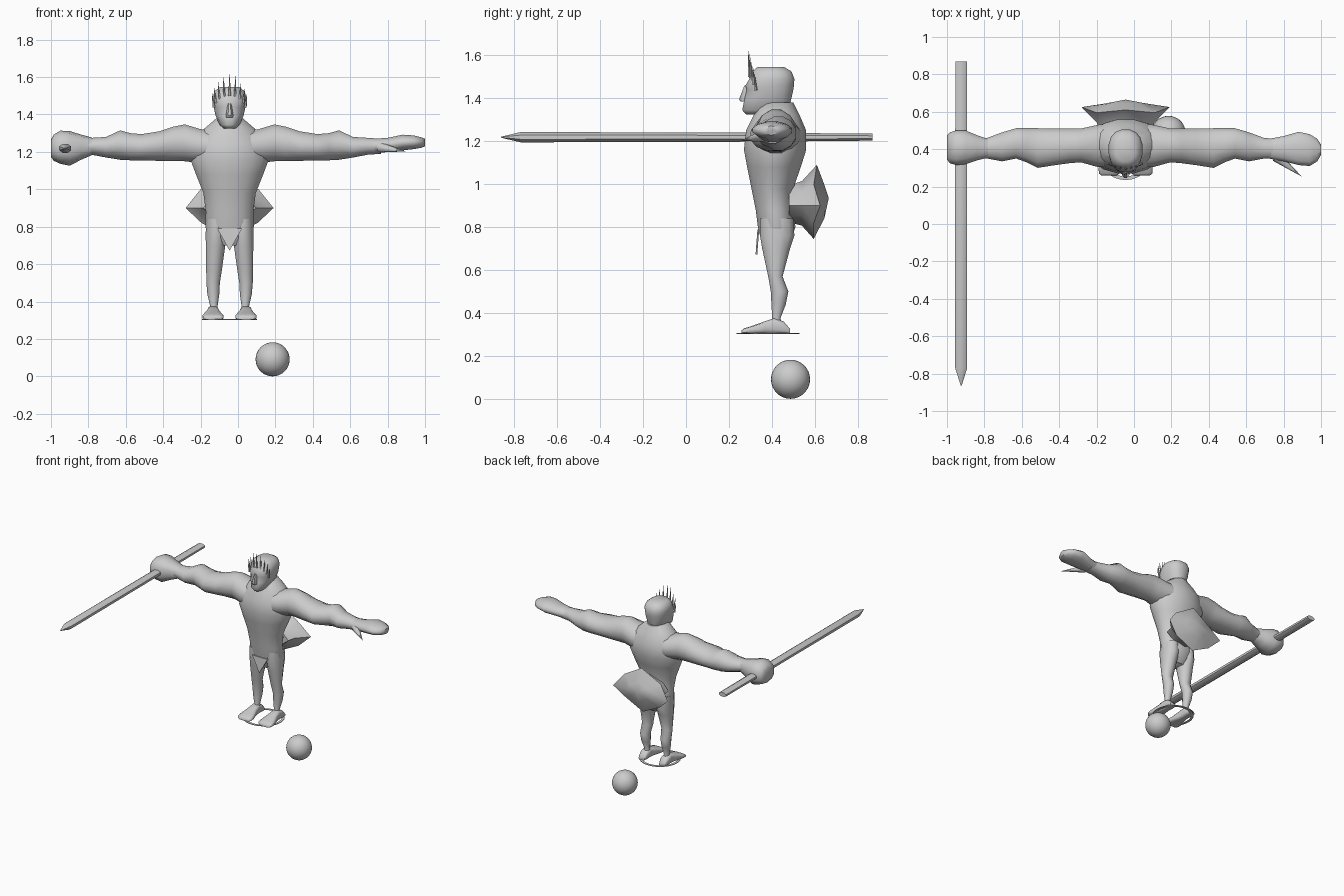
import bpy, bmesh, math
from mathutils import Vector

if "Cube" in bpy.data.objects:
    bpy.data.objects.remove(bpy.data.objects["Cube"])

CX = -0.045  # centre plane of the figure
grey = bpy.data.materials.new("plain grey")
grey.diffuse_color = (0.6, 0.6, 0.6, 1)
grey.use_nodes = True
grey.node_tree.nodes["Principled BSDF"].inputs["Base Color"].default_value = grey.diffuse_color


def finish(name, bm):
    bmesh.ops.recalc_face_normals(bm, faces=bm.faces)
    mesh = bpy.data.meshes.new(name)
    bm.to_mesh(mesh)
    bm.free()
    mesh.materials.append(grey)
    ob = bpy.data.objects.new(name, mesh)
    bpy.context.collection.objects.link(ob)
    return ob


def skin(bm, loops):
    for a, b in zip(loops, loops[1:]):
        n = len(a)
        for i in range(n):
            bm.faces.new((a[i], a[(i + 1) % n], b[(i + 1) % n], b[i]))


def loft(name, axis, rings, n=12, power=1.0):
    """Rings are (position on axis, low and high of each of the other axes)."""
    bm = bmesh.new()
    loops = []
    for t, a0, a1, b0, b1 in rings:
        loop = []
        for i in range(n):
            ang = 2 * math.pi * (i + 0.5) / n
            c, s = math.cos(ang), math.sin(ang)
            c = math.copysign(abs(c) ** power, c) / math.cos(math.pi / n) ** power
            s = math.copysign(abs(s) ** power, s) / math.cos(math.pi / n) ** power
            co = [(a0 + a1) / 2 + c * (a1 - a0) / 2, (b0 + b1) / 2 + s * (b1 - b0) / 2]
            co.insert(axis, t)
            loop.append(bm.verts.new(co))
        loops.append(loop)
    skin(bm, loops)
    bm.faces.new(loops[0])
    bm.faces.new(loops[-1])
    return finish(name, bm)


def spike(name, base, tip, radius, n=6):
    base, tip = Vector(base), Vector(tip)
    bm = bmesh.new()
    bmesh.ops.create_cone(bm, cap_ends=True, segments=n, radius1=radius,
                          radius2=0.0005, depth=(tip - base).length)
    ob = finish(name, bm)
    ob.location = (base + tip) / 2
    ob.rotation_euler = (tip - base).to_track_quat('Z', 'Y').to_euler()
    return ob


# Torso: z, half width, front, back
torso = [(.70, .07, .37, .46), (.74, .11, .35, .49), (.80, .13, .335, .51),
         (.88, .127, .325, .50), (.98, .14, .305, .50), (1.08, .18, .285, .535),
         (1.16, .21, .27, .56), (1.25, .20, .28, .56), (1.32, .14, .315, .53),
         (1.38, .07, .34, .50)]
loft("torso", 2, [(z, CX - h, CX + h, f, b) for z, h, f, b in torso], 16)

# Head, nose and brow
head = [(1.325, .035, .28, .46), (1.345, .055, .262, .48), (1.395, .075, .272, .49),
        (1.44, .085, .283, .50), (1.46, .087, .277, .503), (1.49, .09, .295, .505),
        (1.525, .08, .308, .492), (1.547, .05, .335, .455)]
loft("head", 2, [(z, CX - h, CX + h, f, b) for z, h, f, b in head], 16, 0.85)
loft("nose", 2, [(1.385, CX - .018, CX + .018, .255, .30),
                 (1.395, CX - .02, CX + .02, .247, .30),
                 (1.46, CX - .009, CX + .009, .272, .31)], 8)

# Crown of thin spikes across the forehead
for i in range(-4, 5):
    a = i * math.radians(20)
    x = CX + .085 * math.sin(a)
    z = 1.445 + .075 * math.cos(a)
    y = .295 + .03 * abs(i) / 4
    spike("crown_spike", (x, y, z - .02), (x + .01 * math.sin(a), y - .005, z + .055 + .045 * math.cos(a) ** 4),
          .008, 5)

# Arms: distance from centre, front, back, bottom, top
arm = [(.05, .30, .54, 1.14, 1.31), (.15, .305, .53, 1.14, 1.32),
       (.24, .33, .51, 1.15, 1.347), (.30, .325, .51, 1.15, 1.335),
       (.375, .315, .51, 1.152, 1.31), (.47, .30, .512, 1.155, 1.295),
       (.53, .33, .512, 1.155, 1.30), (.585, .35, .512, 1.158, 1.315),
       (.66, .335, .49, 1.17, 1.28), (.74, .35, .46, 1.185, 1.275), (.81, .35, .455, 1.19, 1.27)]
# Legs: z, centre offset, half width, front, back
leg = [(.84, .07, .055, .345, .50), (.76, .072, .056, .345, .505), (.70, .075, .052, .355, .485),
       (.57, .083, .042, .383, .45), (.50, .088, .036, .395, .477), (.44, .087, .032, .398, .465),
       (.375, .084, .02, .402, .44), (.33, .084, .024, .395, .455)]
# Feet: y, half width, top
foot = [(.485, .025, .325), (.455, .032, .36), (.41, .03, .375), (.37, .036, .362),
        (.30, .056, .337), (.27, .055, .328), (.258, .04, .318)]
for s, side in ((-1, "right"), (1, "left")):
    loft(side + "_arm", 0, [(CX + s * u, *r) for u, *r in arm])
    loft(side + "_leg", 2, [(z, CX + s * u - h, CX + s * u + h, f, b) for z, u, h, f, b in leg])
    loft(side + "_foot", 1, [(y, CX + s * .088 - h, CX + s * .088 + h, .302, t)
                             for y, h, t in foot], 12, 0.6)

# Fist holding the spear, and the open hand with its thumb
loft("fist", 0, [(-.78, .355, .455, 1.185, 1.275), (-.84, .34, .475, 1.16, 1.29),
                 (-.90, .32, .50, 1.13, 1.308), (-.95, .315, .50, 1.14, 1.31),
                 (-.985, .325, .49, 1.155, 1.29), (-1.0, .345, .475, 1.175, 1.265)], 10, 0.8)
loft("open_hand", 0, [(.72, .35, .455, 1.19, 1.27), (.80, .335, .47, 1.20, 1.275),
                      (.88, .315, .493, 1.208, 1.292), (.94, .31, .48, 1.215, 1.288),
                      (.98, .335, .455, 1.222, 1.278), (1.0, .37, .425, 1.23, 1.27)])
spike("thumb", (.76, .36, 1.225), (.895, .255, 1.203), .028, 8)

# Spear: slightly flattened shaft with a pointed end
loft("spear", 1, [(y, -.924 - w, -.924 + w, 1.219 - h, 1.219 + h) for y, w, h in
                  ((-.863, .003, .002), (-.77, .032, .024), (.35, .032, .021), (.87, .031, .016))], 8)

# Loincloth: a thin hanging triangle
bm = bmesh.new()
layers = [[bm.verts.new(co) for co in ((CX - .066, y + .005, .79), (CX + .066, y + .005, .79),
                                       (CX, y - .004, .672))] for y in (.328, .336)]
skin(bm, layers)
for tri in layers:
    bm.faces.new(tri)
finish("loincloth", bm)

# Flared shell on the lower back: small ring at the body, pointed rim, raised middle
half = [(0, .61, 1.09), (.155, .595, 1.0), (.235, .625, .90), (.15, .595, .82), (0, .595, .745)]
rim = half + [(-x, y, z) for x, y, z in half[3:0:-1]]
bm = bmesh.new()
inner = [bm.verts.new((CX + x * .6, .48, .9 + (z - .9) * .5)) for x, y, z in rim]
neck = [bm.verts.new((CX + x * .65, .54, .9 + (z - .9) * .6)) for x, y, z in rim]
outer = [bm.verts.new((CX + x, y, z)) for x, y, z in rim]
dome = [bm.verts.new((CX + x * .45, .645, .92 + (z - .92) * .45)) for x, y, z in rim]
skin(bm, [inner, neck, outer, dome])
bm.faces.new(inner)
apex = bm.verts.new((CX, .665, .935))
for i in range(8):
    bm.faces.new((dome[i], dome[(i + 1) % 8], apex))
finish("back_shell", bm)

# Flat ring around the feet
bm = bmesh.new()
ring = []
for r, z in ((.128, .302), (.147, .302), (.147, .306), (.128, .306), (.128, .302)):
    ring.append([bm.verts.new((CX + r * math.cos(a), .382 + r * math.sin(a), z))
                 for a in (2 * math.pi * i / 32 for i in range(32))])
skin(bm, ring)
bmesh.ops.remove_doubles(bm, verts=bm.verts, dist=.0005)
finish("foot_ring", bm)

# Ball
bm = bmesh.new()
bmesh.ops.create_uvsphere(bm, u_segments=32, v_segments=16, radius=.091)
finish("ball", bm).location = (.185, .487, .091)

# Smooth shading with sharp edges kept
for ob in bpy.data.objects:
    ob.select_set(True)
    bpy.context.view_layer.objects.active = ob
bpy.ops.object.shade_smooth_by_angle(angle=math.radians(50))
